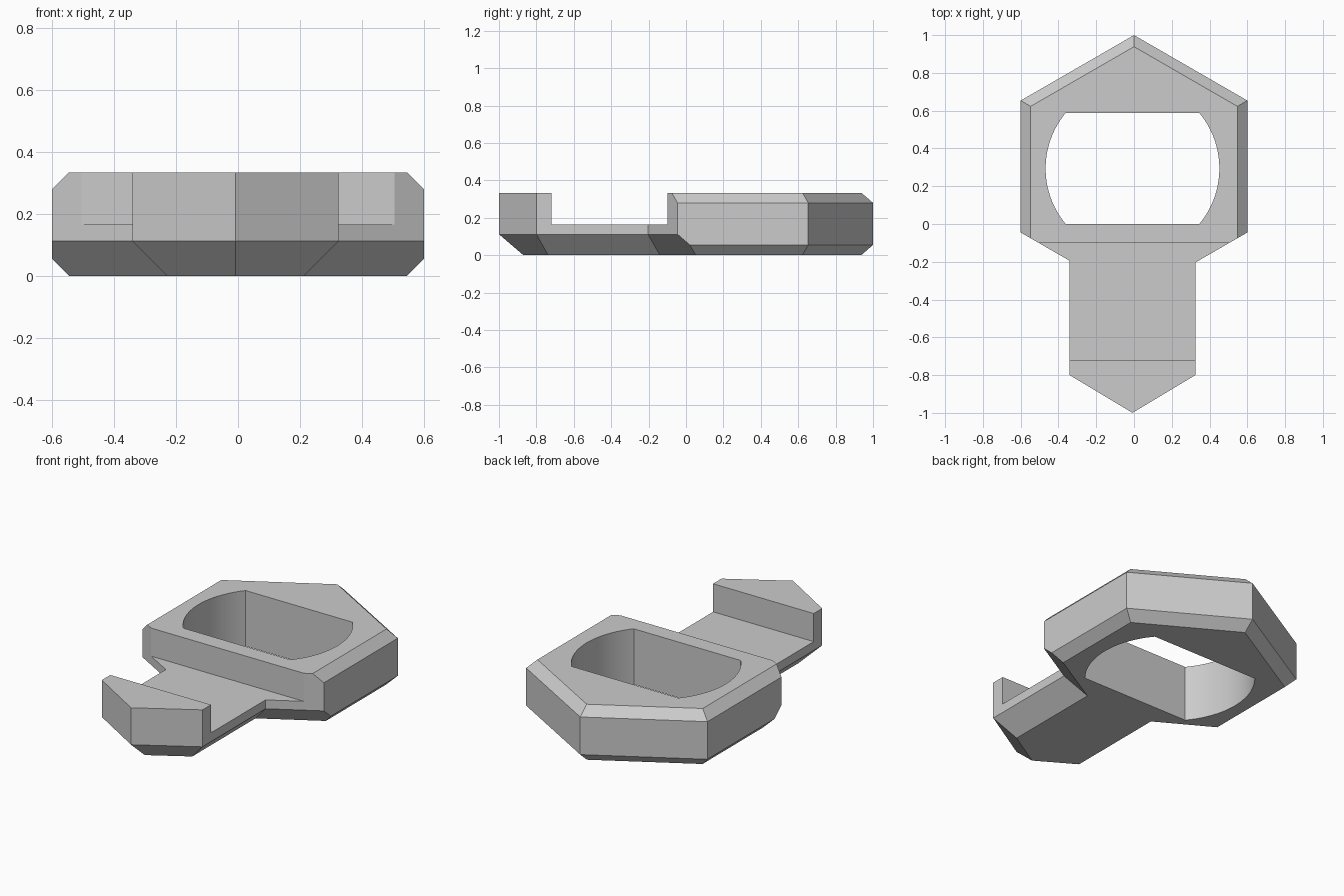
import bpy
import bmesh
from math import radians, cos, sin
from mathutils import Vector, Matrix

HEIGHT = 0.333
SHIFT = -0.008  # tail and opening sit slightly off the centre line
UP = Vector((0, 0, 1))

cube = bpy.data.objects.get("Cube")
if cube:
    bpy.data.objects.remove(cube, do_unlink=True)

grey = bpy.data.materials.new("plain grey")
grey.use_nodes = True
colour = (0.6, 0.6, 0.6, 1)
grey.diffuse_color = colour
grey.node_tree.nodes["Principled BSDF"].inputs["Base Color"].default_value = colour


def slice_off(bm, point, normal):
    """Remove everything beyond a plane and cap the cut."""
    bmesh.ops.bisect_plane(bm, geom=bm.verts[:] + bm.edges[:] + bm.faces[:], dist=1e-5,
                           plane_co=point, plane_no=normal, clear_outer=True)
    bmesh.ops.holes_fill(bm, edges=bm.edges[:], sides=0)


def to_object(bm, name):
    bmesh.ops.recalc_face_normals(bm, faces=bm.faces[:])
    mesh = bpy.data.meshes.new(name)
    bm.to_mesh(mesh)
    bm.free()
    mesh.materials.append(grey)
    obj = bpy.data.objects.new(name, mesh)
    bpy.context.collection.objects.link(obj)
    return obj


def box(name, low, high):
    low, high = Vector(low), Vector(high)
    bm = bmesh.new()
    bmesh.ops.create_cube(bm, size=1, matrix=Matrix.Translation((low + high) / 2)
                          @ Matrix.Diagonal((*(high - low), 1)))
    return to_object(bm, name)


def prism(name, sides):
    """Upright prism; each side is x, y, facing angle, top chamfer, bottom chamfer."""
    bm = bmesh.new()
    bmesh.ops.create_cube(bm, size=1, matrix=Matrix.Translation((0, 0, HEIGHT / 2))
                          @ Matrix.Diagonal((4, 4, HEIGHT, 1)))
    for x, y, angle, top, bottom in sides:
        out = Vector((cos(radians(angle)), sin(radians(angle)), 0))
        point = Vector((x, y, 0))
        slice_off(bm, point, out)
        if top:
            slice_off(bm, point - out * top + UP * HEIGHT, (out + UP).normalized())
        if bottom:
            slice_off(bm, point - out * bottom, (out - UP).normalized())
    return to_object(bm, name)


def combine(target, tool, operation):
    mod = target.modifiers.new("combine", "BOOLEAN")
    mod.operation, mod.solver, mod.object = operation, "EXACT", tool
    bpy.context.view_layer.objects.active = target
    bpy.ops.object.modifier_apply(modifier=mod.name)
    bpy.data.objects.remove(tool, do_unlink=True)


# Hexagonal ring, with light bevels behind and deeper undercuts in front
body = prism("hexagonal_body", [
    (0.6, 0, 0, 0.053, 0.055), (-0.6, 0, 180, 0.053, 0.055),
    (0, 1, 60, 0.053, 0.055), (0, 1, 120, 0.053, 0.055),
    (0.6, -0.045, -60, 0, 0.112), (-0.6, -0.045, -120, 0, 0.112)])

# Pointed tail, undercut all round
tail = prism("pointed_tail", [
    (SHIFT + 0.333, 0, 0, 0, 0.112), (SHIFT - 0.333, 0, 180, 0, 0.112),
    (SHIFT, -1, -59, 0, 0.112), (SHIFT, -1, -121, 0, 0.112),
    (0, -0.02, 90, 0, 0)])
combine(body, tail, "UNION")

# Channel between the ring and the raised tip
combine(body, box("channel_cutter", (-1, -0.72, 0.165), (1, -0.1, 1)), "DIFFERENCE")

# Round opening with flat front and back
bm = bmesh.new()
bmesh.ops.create_cone(bm, cap_ends=True, segments=96, radius1=0.46, radius2=0.46, depth=2,
                      matrix=Matrix.Translation((SHIFT, 0.294, 0)))
slice_off(bm, (0, 0, 0), (0, -1, 0))
slice_off(bm, (0, 0.588, 0), (0, 1, 0))
combine(body, to_object(bm, "opening_cutter"), "DIFFERENCE")

# Smooth only the curved walls of the opening
bpy.ops.object.select_all(action="DESELECT")
body.select_set(True)
bpy.context.view_layer.objects.active = body
bpy.ops.object.shade_smooth_by_angle(angle=radians(15))
